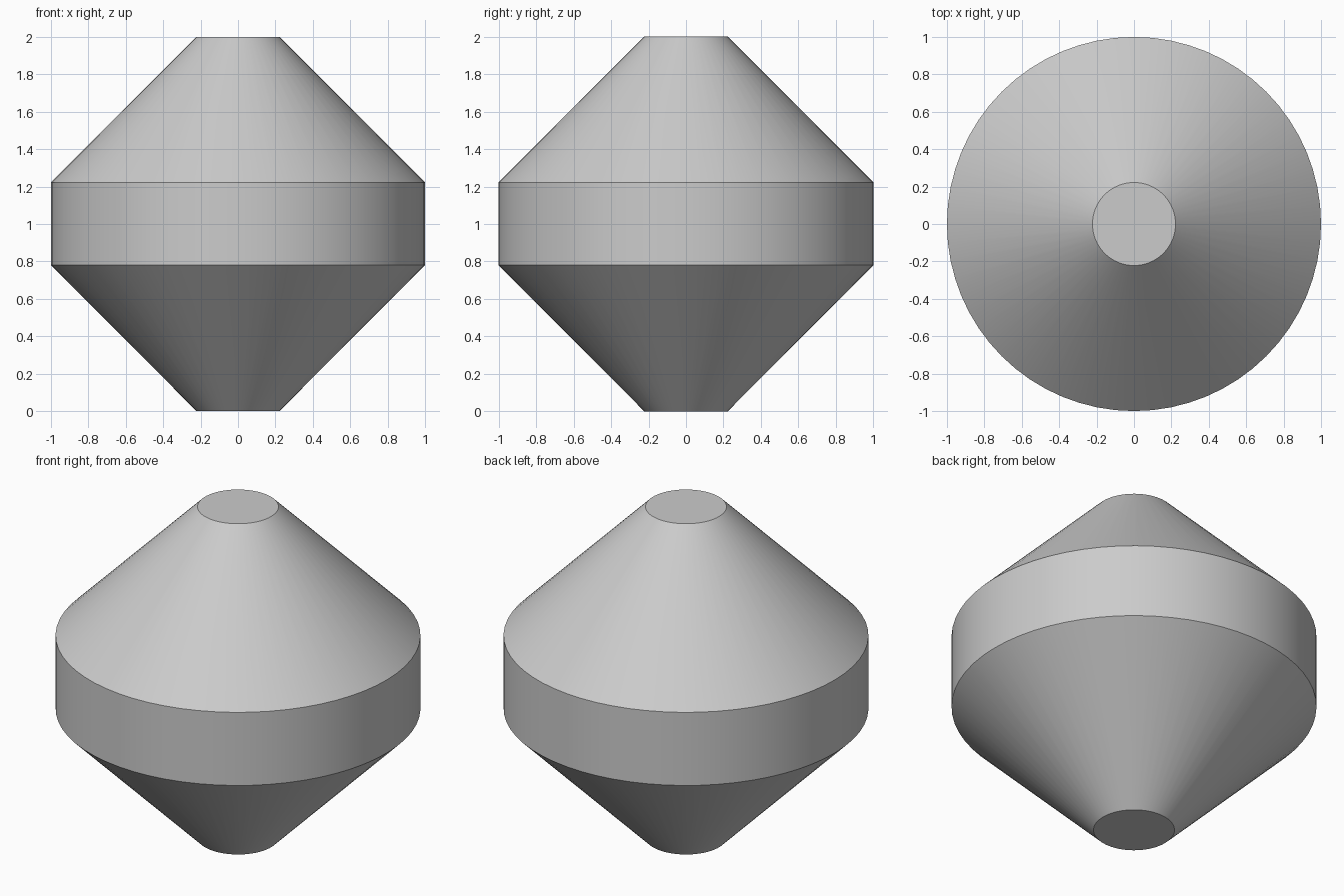
import bpy, bmesh, math

if "Cube" in bpy.data.objects:
    bpy.data.objects.remove(bpy.data.objects["Cube"])

SIDES = 64
# Half-profile (radius, height): lower cone, straight band, upper cone
PROFILE = [(0.222, 0.0), (1.0, 0.78), (1.0, 1.222), (0.222, 2.0)]

bm = bmesh.new()
rings = [[bm.verts.new((r * math.cos(2 * math.pi * i / SIDES),
                        r * math.sin(2 * math.pi * i / SIDES), z))
          for i in range(SIDES)] for r, z in PROFILE]

# Walls between neighbouring rings
for low, high in zip(rings, rings[1:]):
    for i in range(SIDES):
        j = (i + 1) % SIDES
        bm.faces.new((low[i], low[j], high[j], high[i]))

# Flat end caps
bm.faces.new(rings[0][::-1])
bm.faces.new(rings[-1])

mesh = bpy.data.meshes.new("double_cone_body")
bm.to_mesh(mesh)
bm.free()
body = bpy.data.objects.new("double_cone_body", mesh)
bpy.context.collection.objects.link(body)

# Smooth round walls, crisp rims
bpy.context.view_layer.objects.active = body
body.select_set(True)
bpy.ops.object.shade_smooth_by_angle(angle=math.radians(30))
